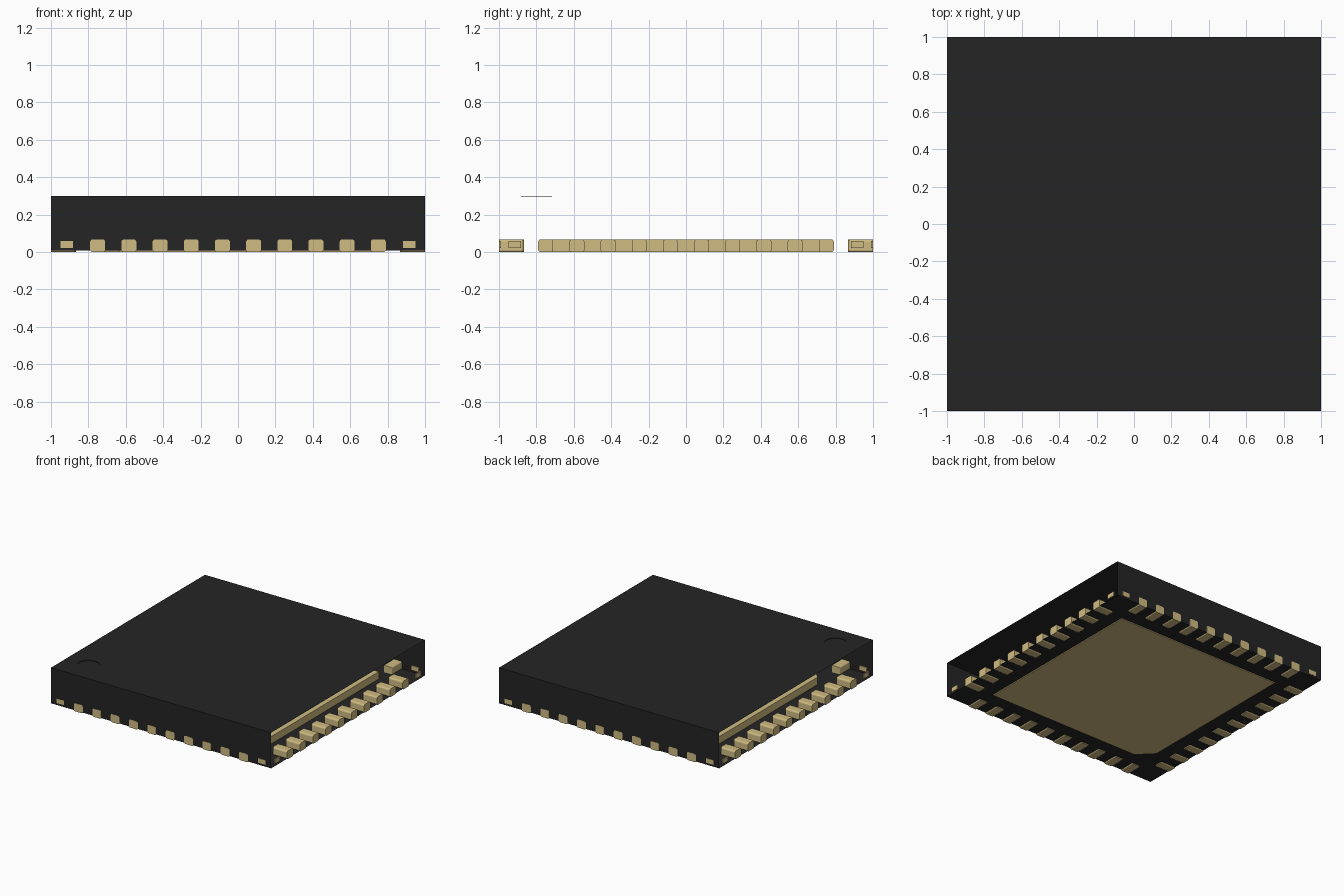
import bpy, bmesh, math
from mathutils import Matrix, Vector

if "Cube" in bpy.data.objects:
    bpy.data.objects.remove(bpy.data.objects["Cube"], do_unlink=True)


def material(name, rgb):
    m = bpy.data.materials.new(name)
    m.use_nodes = True
    m.diffuse_color = (*rgb, 1)
    bsdf = next(n for n in m.node_tree.nodes if n.type == 'BSDF_PRINCIPLED')
    bsdf.inputs["Base Color"].default_value = (*rgb, 1)
    return m


BLACK = material("black_resin", (0.0185, 0.018, 0.018))
GOLD = material("pale_gold", (0.631, 0.503, 0.223))


def to_mesh(name, bm, mat):
    bmesh.ops.recalc_face_normals(bm, faces=bm.faces)
    me = bpy.data.meshes.new(name)
    bm.to_mesh(me)
    bm.free()
    me.materials.append(mat)
    return me


def add_object(name, me, matrix=Matrix()):
    ob = bpy.data.objects.new(name, me)
    ob.matrix_world = matrix
    bpy.context.collection.objects.link(ob)
    return ob


def box(lo, hi):
    bm = bmesh.new()
    bmesh.ops.create_cube(bm, size=1)
    lo, hi = Vector(lo), Vector(hi)
    for v in bm.verts:
        v.co = Vector(lo[i] + (v.co[i] + 0.5) * (hi[i] - lo[i]) for i in range(3))
    return bm


# Body: thin shell, open at the left and right ends
TOP, BOTTOM, WALL = 0.30, 0.007, 0.9985
bm = box((-1, -WALL, BOTTOM), (1, WALL, TOP))
bm.normal_update()
opened = [f for f in bm.faces if abs(f.normal.x) > 0.9 or f.normal.z > 0.9]
bmesh.ops.delete(bm, geom=opened, context='FACES_ONLY')
bm.verts.ensure_lookup_table()
# the face deletion keeps the edges, so drop the upright ones only where loose
top_edges = [e for e in bm.edges if all(v.co.z > TOP - 0.001 for v in e.verts)]


# Round index dimple sunk into the top
def ring(z):
    at = Matrix.Translation((-0.8, -0.8, z))
    verts = bmesh.ops.create_circle(bm, segments=40, radius=0.083, matrix=at)["verts"]
    return list({e for v in verts for e in v.link_edges})


rim, floor = ring(TOP), ring(TOP - 0.004)
bmesh.ops.triangle_fill(bm, edges=top_edges + rim, use_beauty=True, normal=(0, 0, 1))
bmesh.ops.bridge_loops(bm, edges=rim + floor)
bmesh.ops.contextual_create(bm, geom=floor)
add_object("body", to_mesh("body", bm, BLACK))

# Thermal pad: square slab with one clipped corner
P, CUT = 0.753, 0.118
outline = [(-P + CUT, -P), (P, -P), (P, P), (-P, P), (-P, -P + CUT)]
bm = bmesh.new()
face = bm.faces.new([bm.verts.new((x, y, 0)) for x, y in outline])
raised = bmesh.ops.extrude_face_region(bm, geom=[face], use_keep_orig=True)["geom"]
bmesh.ops.translate(bm, vec=(0, 0, 0.067),
                    verts=[v for v in raised if isinstance(v, bmesh.types.BMVert)])
add_object("thermal_pad", to_mesh("thermal_pad", bm, GOLD))

# Contact: block with rounded long edges and a rounded inner end
bm = box((-0.04, -1, 0), (0.04, -0.867, 0.067))
soft = []
for e in bm.edges:
    a, b = (v.co for v in e.verts)
    along = abs(a.y - b.y) > 0.01
    inner_upright = a.y > -0.9 and abs(a.z - b.z) > 0.01
    if along or inner_upright:
        soft.append(e)
bmesh.ops.bevel(bm, geom=soft, offset=0.012, segments=3, profile=0.5, affect='EDGES')
contact = to_mesh("contact", bm, GOLD)

# Tie bar end: small plate near each corner
tie = to_mesh("tie_bar_end", box((-0.034, -1, 0.023), (0.034, -0.99, 0.06)), GOLD)

# Ten contacts and two tie bar ends on each of the four sides
for turn, side in enumerate(("front", "left", "back", "right")):
    spin = Matrix.Rotation(turn * math.pi / 2, 4, 'Z')
    for i in range(10):
        x = (i - 4.5) / 6
        add_object(f"{side}_contact_{i + 1}", contact, spin @ Matrix.Translation((x, 0, 0)))
    for i, x in enumerate((-0.915, 0.915)):
        add_object(f"{side}_tie_bar_end_{i + 1}", tie, spin @ Matrix.Translation((x, 0, 0)))
